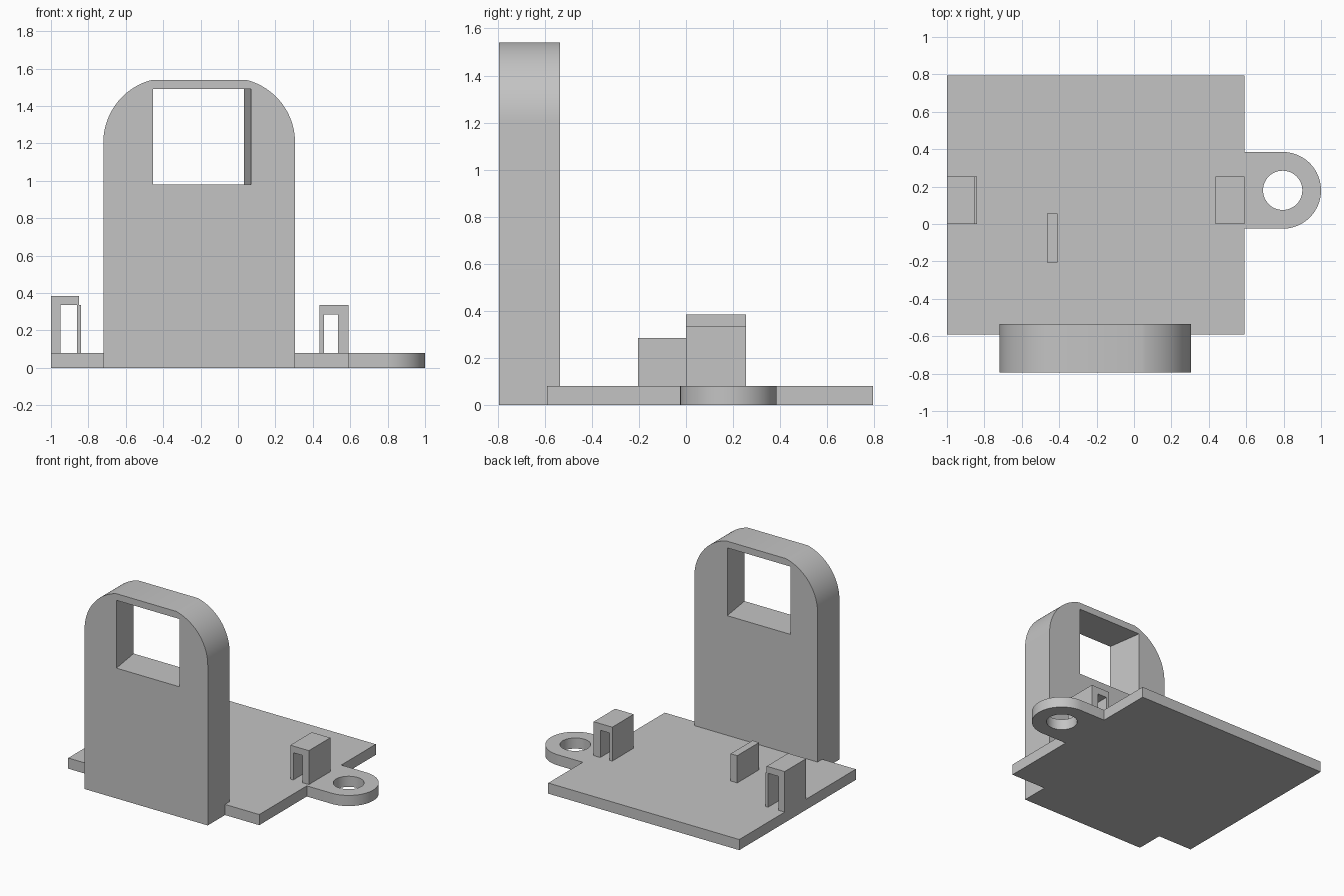
import bpy, bmesh, math
from mathutils import Vector

cube = bpy.data.objects.get("Cube")
if cube:
    bpy.data.objects.remove(cube, do_unlink=True)

grey = bpy.data.materials.new("plain_grey")
grey.use_nodes = True
grey.diffuse_color = (0.55, 0.55, 0.55, 1)
grey.node_tree.nodes["Principled BSDF"].inputs["Base Color"].default_value = grey.diffuse_color


def arc(cx, cy, r, start, end, n=24):
    """Points along an arc, angles in degrees."""
    angles = [math.radians(start + (end - start) * i / n) for i in range(n + 1)]
    return [(cx + r * math.cos(a), cy + r * math.sin(a)) for a in angles]


def prism(name, profile, offset):
    """Closed 3D outline extruded along offset."""
    bm = bmesh.new()
    face = bm.faces.new([bm.verts.new(p) for p in profile])
    geom = bmesh.ops.extrude_face_region(bm, geom=[face])["geom"]
    moved = [g for g in geom if isinstance(g, bmesh.types.BMVert)]
    bmesh.ops.translate(bm, verts=moved, vec=Vector(offset))
    bmesh.ops.recalc_face_normals(bm, faces=bm.faces)
    mesh = bpy.data.meshes.new(name)
    bm.to_mesh(mesh)
    bm.free()
    mesh.materials.append(grey)
    obj = bpy.data.objects.new(name, mesh)
    bpy.context.collection.objects.link(obj)
    return obj


def flat_prism(name, outline, z0, z1):
    return prism(name, [(x, y, z0) for x, y in outline], (0, 0, z1 - z0))


def upright_prism(name, outline, y0, y1, slide=0):
    return prism(name, [(x, y0, z) for x, z in outline], (slide, y1 - y0, 0))


def rect(x0, x1, y0, y1):
    return [(x0, y0), (x1, y0), (x1, y1), (x0, y1)]


def cut(obj, cutter):
    """Subtract the cutter, apply, and remove it."""
    mod = obj.modifiers.new("opening", "BOOLEAN")
    mod.operation, mod.solver, mod.object = "DIFFERENCE", "EXACT", cutter
    cutter.hide_render = True
    bpy.ops.object.select_all(action="DESELECT")
    bpy.context.view_layer.objects.active = obj
    obj.select_set(True)
    bpy.ops.object.modifier_apply(modifier=mod.name)
    bpy.data.objects.remove(cutter, do_unlink=True)
    bpy.ops.object.shade_smooth_by_angle(angle=math.radians(20))


THICK = 0.08

# Base plate
flat_prism("base_plate", rect(-1, 0.59, -0.59, 0.795), 0, THICK)

# Side eyelet with a round hole
ex, ey, er = 0.795, 0.18, 0.205
eyelet = flat_prism("eyelet_tab", [(0.59, ey - er)] + arc(ex, ey, er, -90, 90, 40)
                    + [(0.59, ey + er)], 0, THICK)
cut(eyelet, flat_prism("eyelet_hole", arc(ex, ey, 0.105, 0, 352.5, 47), -0.1, 0.2))

# Upright slab with rounded shoulders
left, right, top, r, spring = -0.72, 0.305, 1.54, 0.345, 1.205
reach = math.degrees(math.asin((top - spring) / r))
outline = ([(left, 0), (right, 0)] + arc(right - r, spring, r, 0, reach)
           + arc(left + r, spring, r, 180 - reach, 180))
slab = upright_prism("upright_slab", outline, -0.795, -0.535)

# Window tunnel, running slightly askew through the slab
SKEW, EXTRA = -0.15, 0.1
cut(slab, upright_prism("window_opening",
                        rect(-0.455 - SKEW * EXTRA, 0.07 - SKEW * EXTRA, 0.98, 1.49),
                        -0.795 - EXTRA, -0.535 + EXTRA, SKEW * (0.26 + 2 * EXTRA)))

# Clip brackets: outline of two legs and a bridge
Y0, Y1 = 0.0, 0.255
upright_prism("left_edge_clip", [(-1, THICK), (-0.95, THICK), (-0.95, 0.335), (-0.85, 0.335),
                                 (-0.85, 0.385), (-1, 0.385)], Y0, Y1)
upright_prism("left_edge_clip_leg", rect(-0.862, -0.84, THICK, 0.335), Y0, Y1)
upright_prism("eyelet_side_clip", [(0.435, THICK), (0.46, THICK), (0.46, 0.285), (0.535, 0.285),
                                   (0.535, THICK), (0.59, THICK), (0.59, 0.335),
                                   (0.435, 0.335)], Y0, Y1)

# Small standing fin
upright_prism("standing_fin", rect(-0.465, -0.41, THICK, 0.285), -0.205, 0.055)
